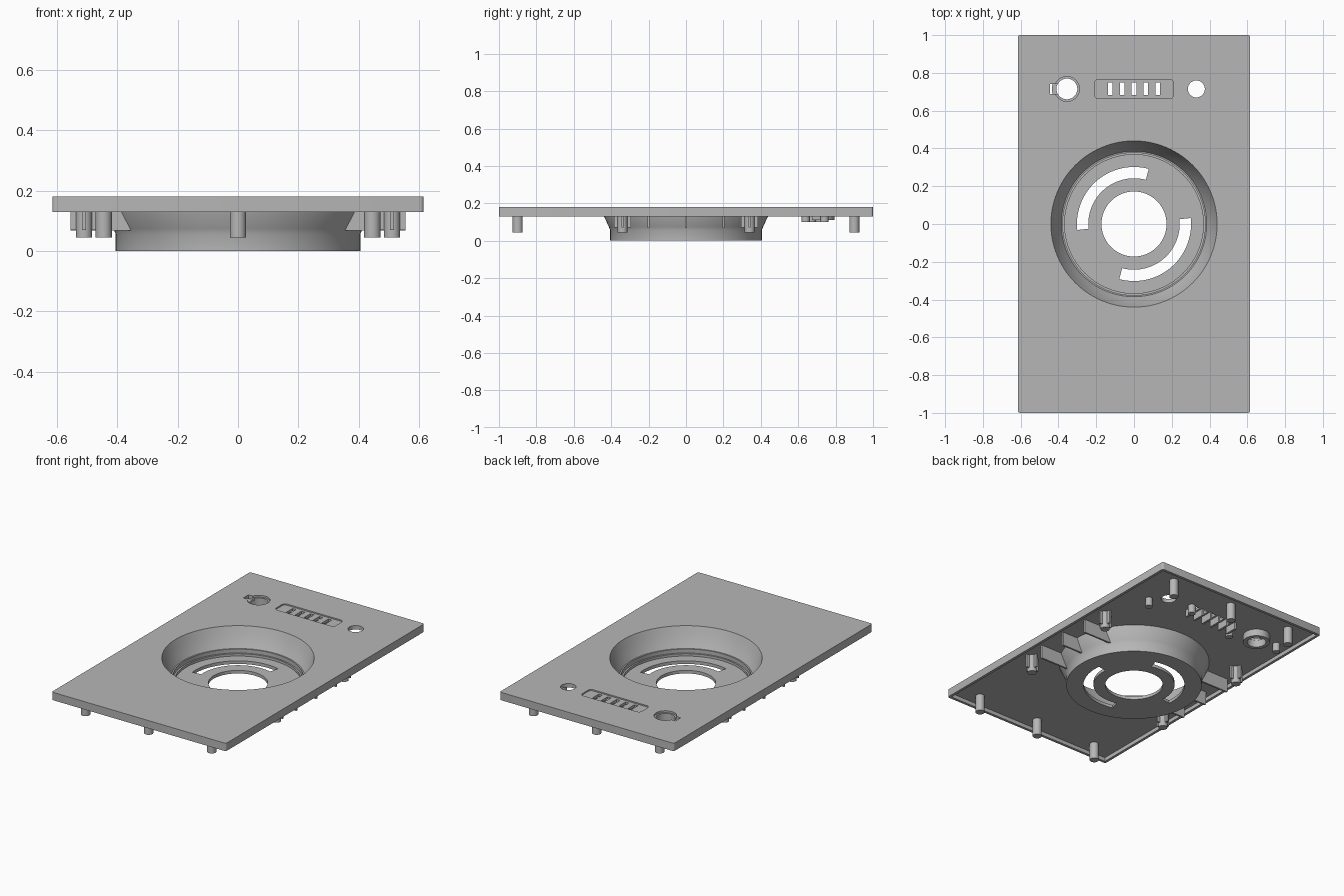
import bpy, bmesh
from math import sin, cos, pi, radians, sqrt

if "Cube" in bpy.data.objects:
    bpy.data.objects.remove(bpy.data.objects["Cube"])

grey = bpy.data.materials.new("plain_grey")
grey.use_nodes = True
grey.diffuse_color = (0.47, 0.47, 0.47, 1)
for node in grey.node_tree.nodes:
    if node.type == 'BSDF_PRINCIPLED':
        node.inputs["Base Color"].default_value = (0.47, 0.47, 0.47, 1)

parts = []


def finish(name, bm):
    bmesh.ops.recalc_face_normals(bm, faces=bm.faces[:])
    mesh = bpy.data.meshes.new(name)
    bm.to_mesh(mesh)
    bm.free()
    mesh.materials.append(grey)
    obj = bpy.data.objects.new(name, mesh)
    bpy.context.scene.collection.objects.link(obj)
    parts.append(obj)
    return obj


def prism(name, pts, lo, hi, upright=False):
    """Extrude an outline along z, or along y when upright."""
    bm = bmesh.new()
    ring = [[bm.verts.new((a, h, b) if upright else (a, b, h)) for a, b in pts]
            for h in (lo, hi)]
    bm.faces.new(ring[0])
    bm.faces.new(ring[1])
    n = len(pts)
    for i in range(n):
        j = (i + 1) % n
        bm.faces.new((ring[0][i], ring[0][j], ring[1][j], ring[1][i]))
    return finish(name, bm)


def circle(x, y, r, n=32):
    return [(x + r * cos(2 * pi * i / n), y + r * sin(2 * pi * i / n)) for i in range(n)]


def rect(x, y, hx, hy, r=0.0):
    if r == 0:
        return [(x - hx, y - hy), (x + hx, y - hy), (x + hx, y + hy), (x - hx, y + hy)]
    pts = []
    for k, (sx, sy) in enumerate([(1, 1), (-1, 1), (-1, -1), (1, -1)]):
        for i in range(5):
            a = pi / 2 * (k + i / 4)
            pts.append((x + sx * (hx - r) + r * cos(a), y + sy * (hy - r) + r * sin(a)))
    return pts


def arc_band(r0, r1, start, end, n=28):
    angles = [radians(start + (end - start) * i / n) for i in range(n + 1)]
    return ([(r1 * cos(a), r1 * sin(a)) for a in angles]
            + [(r0 * cos(a), r0 * sin(a)) for a in reversed(angles)])


def revolve(name, profile, x=0, y=0, n=96):
    """Spin a closed (radius, z) profile into a ring."""
    bm = bmesh.new()
    rings = [[bm.verts.new((x + r * cos(2 * pi * i / n), y + r * sin(2 * pi * i / n), z))
              for r, z in profile] for i in range(n)]
    m = len(profile)
    for i in range(n):
        a, b = rings[i], rings[(i + 1) % n]
        for k in range(m):
            l = (k + 1) % m
            bm.faces.new((a[k], b[k], b[l], a[l]))
    return finish(name, bm)


def cut(obj, cutters):
    for c in cutters:
        mod = obj.modifiers.new("cut", 'BOOLEAN')
        mod.operation = 'DIFFERENCE'
        mod.solver = 'EXACT'
        mod.object = c
    bpy.context.view_layer.update()
    graph = bpy.context.evaluated_depsgraph_get()
    mesh = bpy.data.meshes.new_from_object(obj.evaluated_get(graph))
    obj.modifiers.clear()
    obj.data = mesh
    for c in cutters:
        parts.remove(c)
        bpy.data.objects.remove(c)


TOP, UNDER, RIM = 0.18, 0.155, 0.13
ROW = 0.715                      # y of the control row
LEDS = [-0.126, -0.063, 0, 0.063, 0.126]

# Face plate: shallow tray open below, with control cut-outs
plate = prism("face_plate", rect(0, 0, 0.615, 1, 0.012), RIM, TOP)
cutters = [
    prism("cavity_cut", rect(0, 0, 0.598, 0.983), 0.1, UNDER),
    prism("bowl_cut", circle(0, 0, 0.44, 96), 0.1, 0.3),
    prism("panel_cut", rect(0, ROW, 0.21, 0.05, 0.02), TOP - 0.008, 0.3),
    prism("knob_cut", circle(-0.355, ROW, 0.055), 0.1, 0.3),
    prism("knob_recess_cut", circle(-0.355, ROW, 0.066), TOP - 0.012, 0.3),
    prism("key_cut", rect(-0.42, ROW, 0.025, 0.026), 0.1, 0.3),
    prism("button_cut", circle(0.33, ROW, 0.045), 0.1, 0.3),
]
cutters += [prism("light_cut", rect(x, ROW, 0.012, 0.033), 0.1, 0.3) for x in LEDS]
cut(plate, cutters)

# Bowl with a central opening and two curved slots
bowl = revolve("bowl", [
    (0.172, 0), (0.405, 0), (0.405, 0.055), (0.413, 0.075), (0.45, 0.156), (0.45, 0.166),
    (0.44, TOP), (0.425, 0.14), (0.405, 0.095), (0.385, 0.06),
    (0.377, 0.06), (0.377, 0.035), (0.367, 0.035), (0.367, 0.02), (0.172, 0.02)])
cut(bowl, [prism("slot_cut", arc_band(0.242, 0.302, 75 + turn, 186 + turn), -0.1, 0.1)
           for turn in (0, 180)])

# Mounting posts at the two ends
for sy in (-1, 1):
    for x in (-0.445, 0, 0.445):
        prism("end_post", circle(x, sy * 0.9, 0.027, 24), 0.045, UNDER + 0.005)

for sx in (-1, 1):
    # Side posts stiffened by crossed fins
    for sy in (-1, 1):
        x, y = sx * 0.51, sy * 0.34
        prism("side_post", circle(x, y, 0.027, 24), 0.045, UNDER + 0.005)
        prism("side_post_fin", rect(x, y, 0.045, 0.006), 0.07, UNDER + 0.005)
        prism("side_post_fin", rect(x, y, 0.006, 0.045), 0.07, UNDER + 0.005)
    # Ribs bracing the bowl against the plate
    for y in (-0.2, 0, 0.2):
        low, high = sqrt(0.405 ** 2 - y * y), sqrt(0.443 ** 2 - y * y)
        outline = [(sx * low, 0.068), (sx * 0.555, 0.068),
                   (sx * 0.555, UNDER + 0.005), (sx * high, UNDER + 0.005)]
        prism("bowl_rib", outline, y - 0.006, y + 0.006, upright=True)

# Collar under the knob opening
revolve("knob_collar", [(0.056, 0.11), (0.08, 0.11), (0.08, UNDER + 0.003),
                        (0.056, UNDER + 0.003)], -0.355, ROW, 40)

# Dividers between the light openings
for i in range(6):
    prism("light_divider", rect(-0.1575 + 0.063 * i, ROW, 0.007, 0.04), 0.11, UNDER + 0.003)

# Small circuit board pegs
for x, y in [(0.42, 0.64), (0.17, 0.74), (-0.18, 0.67), (-0.51, ROW)]:
    prism("board_peg", circle(x, y, 0.022, 20), 0.1, UNDER + 0.003)

bpy.ops.object.select_all(action='DESELECT')
for obj in parts:
    obj.select_set(True)
bpy.context.view_layer.objects.active = plate
bpy.ops.object.shade_smooth_by_angle(angle=radians(28))
